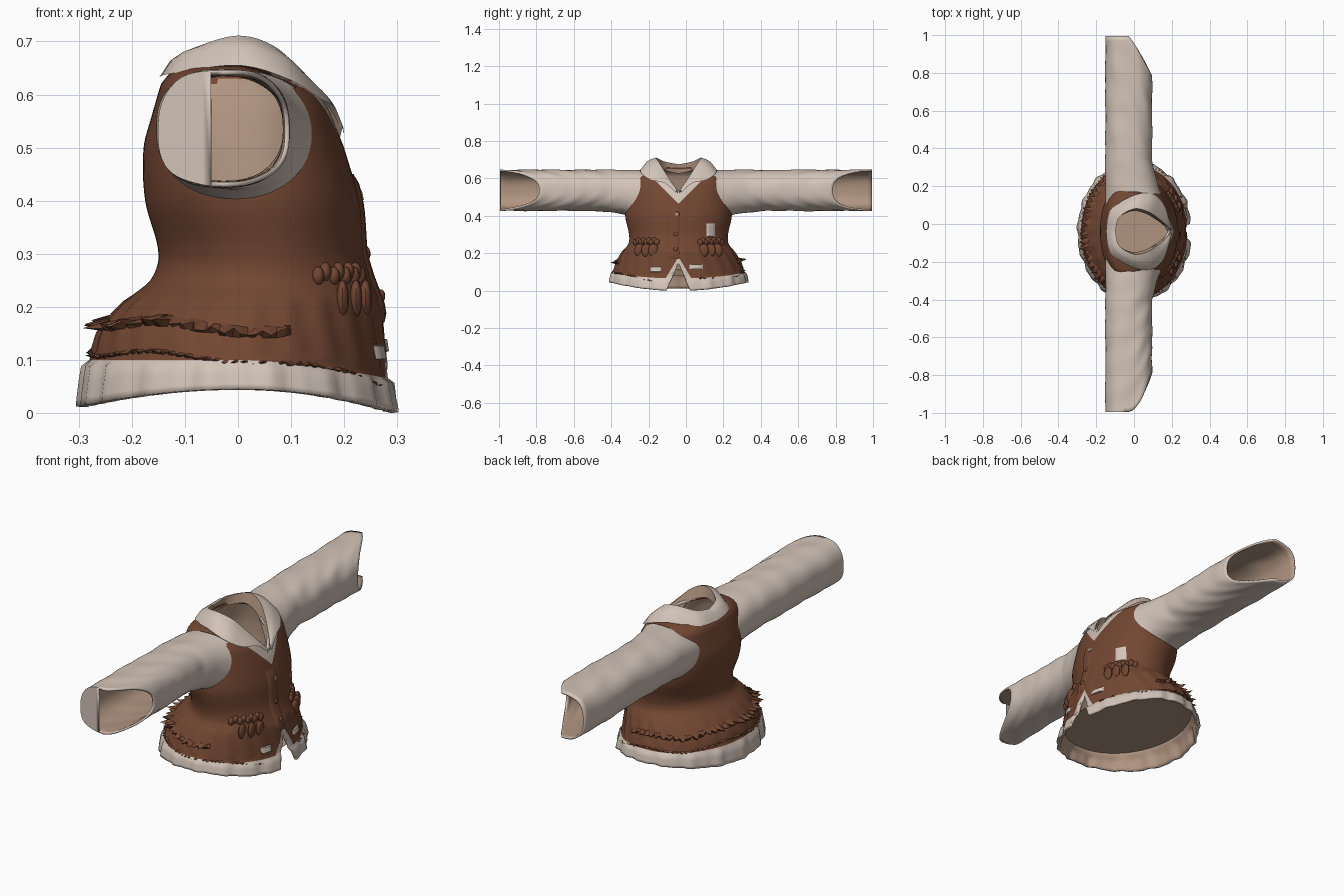
import bpy, bmesh, math, random
from mathutils import Vector

if "Cube" in bpy.data.objects:
    bpy.data.objects.remove(bpy.data.objects["Cube"])

random.seed(4)
YC = -0.04          # centre line of the garment


def material(name, rgb):
    m = bpy.data.materials.new(name)
    m.diffuse_color = (*rgb, 1)
    m.use_nodes = True
    m.node_tree.nodes["Principled BSDF"].inputs["Base Color"].default_value = m.diffuse_color
    return m


BROWN = material("brown_wool", (0.17, 0.062, 0.032))
CREAM = material("cream_cloth", (0.65, 0.55, 0.48))
TAN = material("tan_lining", (0.44, 0.30, 0.22))

# Torso profile: z, back x, front x, half width, roundness exponent
ROWS = [(.045, -.292, .298, .365, 2), (.10, -.28, .284, .352, 2), (.16, -.26, .275, .33, 2),
        (.21, -.215, .268, .30, 2), (.25, -.165, .252, .268, 2), (.30, -.15, .237, .265, 2),
        (.40, -.175, .228, .285, 2.1), (.50, -.178, .20, .275, 2.3), (.57, -.16, .172, .26, 2.6),
        (.62, -.145, .142, .243, 2.7), (.645, -.125, .122, .213, 2.5), (.66, -.105, .118, .13, 2)]


def spline(p, i, t):
    a, b, c, d = (p[min(max(k, 0), len(p) - 1)] for k in range(i - 1, i + 3))
    return [.5 * (2*q + (r - o)*t + (2*o - 5*q + 4*r - s)*t*t + (3*q - o - 3*r + s)*t**3)
            for o, q, r, s in zip(a, b, c, d)]


def row_at(z):
    z = min(max(z, ROWS[0][0]), ROWS[-1][0])
    for i in range(len(ROWS) - 1):
        if z <= ROWS[i + 1][0]:
            t = (z - ROWS[i][0]) / (ROWS[i + 1][0] - ROWS[i][0])
            return spline(ROWS, i, t)[1:]


def torso_point(a, z, out=0.0):
    x0, x1, hy, n = row_at(z)
    c, s = math.cos(a), math.sin(a)
    x = (x0 + x1) / 2 + ((x1 - x0) / 2 + out) * math.copysign(abs(c) ** (2 / n), c)
    y = YC + (hy + out) * math.copysign(abs(s) ** (2 / n), s)
    low = -(.045 if c > 0 else .033) * c * c
    high = -.035 * max(c, 0) ** 1.5
    if z <= .10:
        dz = low + (high - low) * (z - .045) / .055
    else:
        dz = high * max(0, (.2 - z) / .1)
    if z > .6:
        dz -= (z - .6) * max(c, 0) * .6
    return Vector((x, y, z + dz))


def front_point(y, z, out=0.0):
    x0, x1, hy, n = row_at(z)
    k = max(0, 1 - abs((y - YC) / hy) ** n) ** (1 / n)
    return Vector(((x0 + x1) / 2 + (x1 - x0) / 2 * k + out, y, z))


def finish(bm, name, mats, thick=0, angle=50):
    me = bpy.data.meshes.new(name)
    bm.to_mesh(me)
    bm.free()
    ob = bpy.data.objects.new(name, me)
    bpy.context.collection.objects.link(ob)
    for m in mats:
        me.materials.append(m)
    if thick:
        sol = ob.modifiers.new("cloth", 'SOLIDIFY')
        sol.thickness, sol.offset, sol.material_offset = thick, -1, 2
    bpy.ops.object.select_all(action='DESELECT')
    ob.select_set(True)
    bpy.context.view_layer.objects.active = ob
    bpy.ops.object.shade_smooth_by_angle(angle=math.radians(angle))


def grid(bm, rows, closed=True, flip=False):
    vs = [[bm.verts.new(p) for p in r] for r in rows]
    n = len(rows[0])
    faces = []
    for i in range(len(rows) - 1):
        for j in range(n if closed else n - 1):
            k = (j + 1) % n
            q = [vs[i][j], vs[i][k], vs[i + 1][k], vs[i + 1][j]]
            faces.append((i, bm.faces.new(q[::-1] if flip else q)))
    return vs, faces


# Vest body with cream hem, V neck, front notch and lined armholes
def build_vest():
    N = 112
    levels = [.045, .055, .075, .0925, .10] + [.10 + .56 * k / 56 for k in range(1, 57)]
    rows = []
    for i, z in enumerate(levels):
        ring = []
        for j in range(N):
            a = 2 * math.pi * j / N
            out = (.008 + .004 * math.sin(17 * a) + .003 * math.sin(31 * a)) if i < 4 else 0
            if .12 < z < .22:
                out += .003 * math.sin(23 * a + z * 30)
            ring.append(torso_point(a, z, out))
        rows.append(ring)
    bm = bmesh.new()
    _, faces = grid(bm, rows)
    for i, f in faces:
        f.material_index = 1 if i < 4 else 0
    # straight cuts: apex height and slope; a negative slope opens downward
    for apex, k in [(.465, 1.0), (.53, .8), (.145, -.45), (.18, -.6)]:
        for s in (1, -1):
            fs = [f for f in bm.faces if f.calc_center_median().x > .04
                  and (f.calc_center_median().z > .45 if k > 0 else f.calc_center_median().z < .2)]
            geom = list({e for f in fs for e in f.edges} | {v for f in fs for v in f.verts}) + fs
            bmesh.ops.bisect_plane(bm, geom=geom, dist=1e-5, plane_co=(0, YC, apex), plane_no=(0, s, -k))
    dead = []
    for f in bm.faces:
        c = f.calc_center_median()
        d = abs(c.y - YC)
        if c.x > .04:
            if d < (c.z - .53) * .8 or d < (.145 - c.z) * .45:
                dead.append(f)
            elif (c.z > .45 and d < (c.z - .465) * 1.0 and d < .14) or (c.z < .2 and d < (.18 - c.z) * .6):
                f.material_index = 1
        if d > .12 and (c.x / .135) ** 2 + ((c.z - .52) / .11) ** 2 < 1:
            f.material_index = 2
    bmesh.ops.delete(bm, geom=dead, context='FACES')
    finish(bm, "vest", [BROWN, CREAM, TAN], .012)


# Lining closing the inside just above the hem
def build_lining():
    bm = bmesh.new()
    ring = []
    for j in range(72):
        p = torso_point(2 * math.pi * j / 72, .11, -.014)
        ring.append(bm.verts.new(p))
    mid = bm.verts.new((0, YC, .115))
    for j in range(72):
        bm.faces.new((ring[j], ring[(j + 1) % 72], mid))
    finish(bm, "inner_lining", [TAN])


# Sleeves with scooped open cuffs
def build_sleeve(s, name):
    N, M = 56, 44
    rows = []
    for i in range(M + 1):
        t = (i / M) ** 1.3
        e = min(1, t * 4) ** .5
        ring = []
        for j in range(N):
            a = 2 * math.pi * j / N
            n = 2.1 + .5 * t
            c, q = math.cos(a), math.sin(a)
            cx, rx = .003 - .031 * e, .154 - .03 * e
            zc, rz = .52 + .016 * e, .125 - .015 * e
            wr = .0025 * math.sin(t * 23 + 5 * c + s) * math.sin(2 * a + t * 9) * min(1, t * 5)
            x = cx + (rx + wr) * math.copysign(abs(c) ** (2 / n), c)
            z = zc + (rz + wr) * math.copysign(abs(q) ** (2 / n), q)
            x0, x1, hy, m = row_at(min(z, .64))
            k = max(0, 1 - abs((x - (x0 + x1) / 2) / ((x1 - x0) / 2)) ** m) ** (1 / m)
            start = hy * k - .012 + s * YC
            cut = .995 - .21 * max(0, c) ** (1.4 if s < 0 else .9)
            ring.append((x, s * (start + (cut - start) * t), z))
        rows.append(ring)
    bm = bmesh.new()
    vs, _ = grid(bm, rows, flip=s > 0)
    if s < 0:   # folded end flap of this cuff
        bm.faces.new([v for v in vs[-1] if v.co.x < -.03])
    for f in bm.faces:
        f.material_index = 1
    finish(bm, name, [BROWN, CREAM, TAN], .009)


# Folded collar with a standing inner wall
def build_collar():
    top = [(-.098, 0, .675), (-.078, .075, .69), (0, .12, .711), (.07, .107, .69),
           (.125, .073, .635), (.172, .033, .575), (.196, .006, .535)]
    outer = [(-.148, 0, .633), (-.123, .115, .64), (0, .192, .655), (.095, .2, .629),
             (.155, .15, .592), (.183, .075, .575), (.2, .014, .525)]
    half = []
    for i in range(6):
        for k in range(8 if i < 5 else 9):
            half.append((Vector(spline(top, i, k / 8)), Vector(spline(outer, i, k / 8))))
    flip = lambda v: Vector((v.x, -v.y, v.z))
    path = [(flip(a), flip(b)) for a, b in half[:0:-1]] + half
    off = Vector((0, YC, 0))
    rows = []
    for a, b in path:
        mid = (a + b) / 2 + Vector((.12 * (b.x - a.x), .12 * (b.y - a.y), .008))
        low = a + Vector((-.012, -.1 * a.y, -.05))
        rows.append([p + off for p in (low, a, a.lerp(mid, .5) + Vector((0, 0, .003)), mid, b)])
    bm = bmesh.new()
    vs, _ = grid(bm, rows, closed=False)
    inner = {r[0] for r in vs}
    for f in bm.faces:
        f.material_index = 2 if inner & set(f.verts) else 1
    finish(bm, "collar", [BROWN, CREAM, TAN])


# Frayed cloth edge: zigzag points standing off the vest
def fringe(name, z, a0, a1, count, length, height):
    bm = bmesh.new()
    rows = []
    for k in range(count * 2 + 1):
        a = math.radians(a0 + (a1 - a0) * k / (count * 2))
        out = length * random.uniform(.4, 1) if k % 2 else length * .12
        zz = z + .007 * math.sin(5 * a) - .012 * math.cos(a)
        tip = torso_point(a, zz + random.uniform(-.6, .6) * height, out)
        rows.append([torso_point(a, zz - height, -.002), tip, torso_point(a, zz + height, -.002)])
    grid(bm, rows, closed=False)
    finish(bm, name, [BROWN], 0, 20)


# Thin plate following the front of the vest
def plate(name, y0, y1, z0, z1, mat, out=.006):
    bm = bmesh.new()
    nz, ny = 16, 6
    rows = [[front_point(y0 + (y1 - y0) * j / ny, z0 + (z1 - z0) * i / nz,
             out if 0 < i < nz and 0 < j < ny else out * .3)
             for j in range(ny + 1)] for i in range(nz + 1)]
    grid(bm, rows, closed=False)
    finish(bm, name, [mat])


def bump(bm, p, size):
    r = bmesh.ops.create_uvsphere(bm, u_segments=12, v_segments=8, radius=1)
    for v in r['verts']:
        v.co = Vector(p) + Vector([a * b for a, b in zip(v.co, size)])


build_vest()
build_lining()
build_sleeve(-1, "right_sleeve")
build_sleeve(1, "left_sleeve")
build_collar()
fringe("skirt_fray", .16, 70, 290, 38, .045, .011)
fringe("hem_fray", .102, 18, 342, 90, .014, .005)

# Ruffled pockets on both sides of the front
for s, name in ((-1, "right_pocket"), (1, "left_pocket")):
    bm = bmesh.new()
    for k in range(9):
        bump(bm, front_point(YC + s * (.115 + .014 * k), .258 + .008 * (k % 2)), (.012, .016, .018))
    for k in range(3):
        bump(bm, front_point(YC + s * (.135 + .037 * k), .215), (.012, .027, .036))
    finish(bm, name, [BROWN])

# Button placket, buttons and sewn patches
plate("placket", -.095, -.035, .17, .45, BROWN, .008)
bm = bmesh.new()
for z in (.30, .22):
    bump(bm, front_point(-.055, z, .006), (.007, .013, .013))
finish(bm, "buttons", [BROWN])
plate("top_button_patch", -.06, -.035, .40, .42, TAN, .0095)
plate("chest_patch", .11, .155, .29, .36, CREAM)
plate("right_hem_patch", -.19, -.135, .10, .128, CREAM, .0095)
plate("left_hem_patch", .02, .09, .115, .14, CREAM, .0095)
